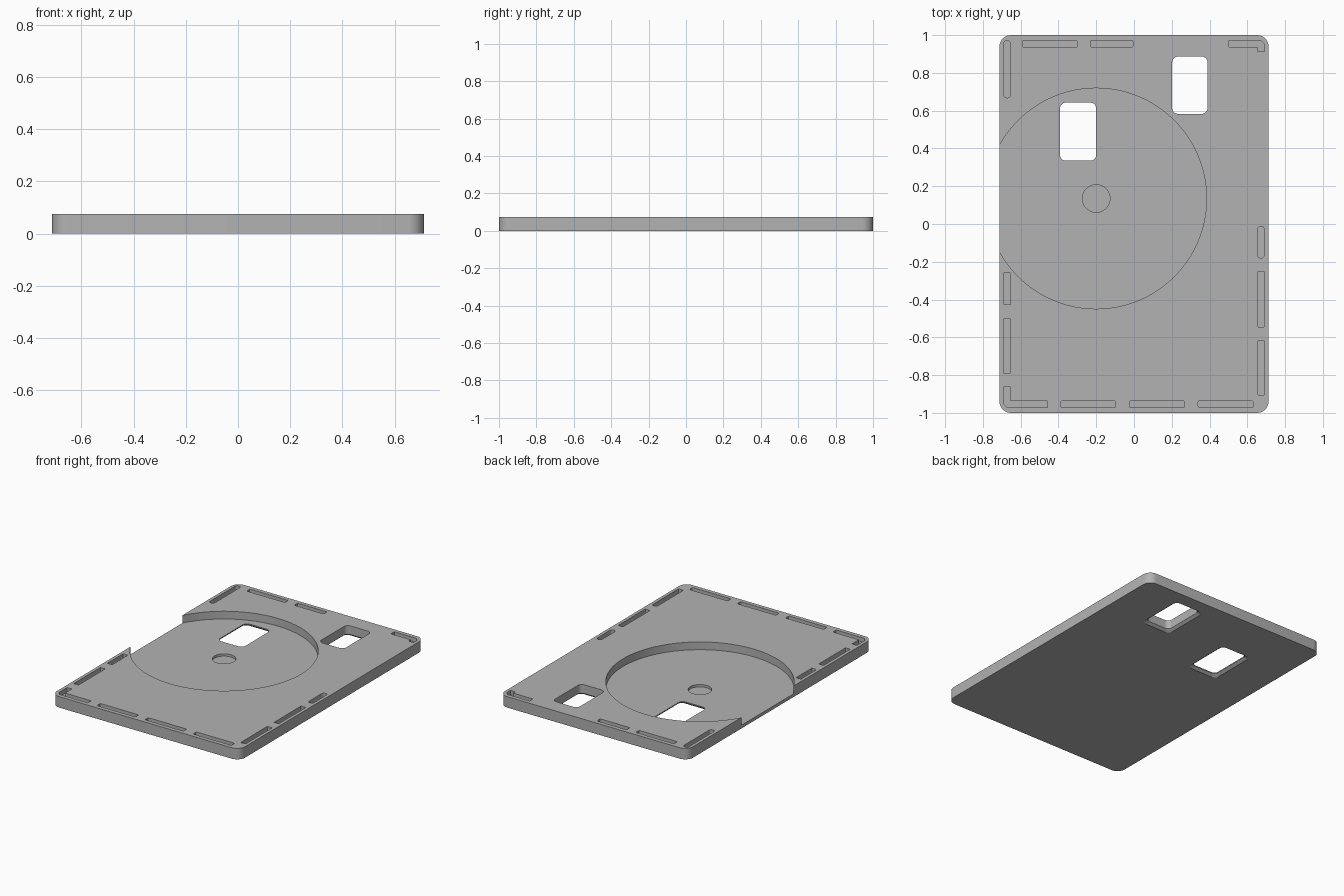
import bpy, bmesh, math

if "Cube" in bpy.data.objects:
    bpy.data.objects.remove(bpy.data.objects["Cube"], do_unlink=True)

grey = bpy.data.materials.new("plain grey")
grey.use_nodes = True
colour = (0.45, 0.45, 0.45, 1)
grey.diffuse_color = colour
grey.node_tree.nodes["Principled BSDF"].inputs["Base Color"].default_value = colour

T = 0.075          # plate thickness
POCKET = 0.022     # pocket floor height
SLOT = 0.045       # slot floor height
W = 0.036          # slot width


def rounded(x0, x1, y0, y1, r, n=8):
    """Outline of a rectangle with rounded corners, counter-clockwise."""
    pts = []
    for i, (cx, cy) in enumerate([(x1 - r, y1 - r), (x0 + r, y1 - r),
                                  (x0 + r, y0 + r), (x1 - r, y0 + r)]):
        for k in range(n + 1):
            a = math.pi / 2 * (i + k / n)
            pts.append((cx + r * math.cos(a), cy + r * math.sin(a)))
    return pts


def circle(cx, cy, r, n):
    return [(cx + r * math.cos(2 * math.pi * i / n),
             cy + r * math.sin(2 * math.pi * i / n)) for i in range(n)]


def loft(name, sections):
    """Closed solid through matching outlines, given as (outline, z)."""
    bm = bmesh.new()
    rings = [[bm.verts.new((x, y, z)) for x, y in pts] for pts, z in sections]
    for a, b in zip(rings, rings[1:]):
        for i in range(len(a)):
            j = (i + 1) % len(a)
            bm.faces.new((a[i], a[j], b[j], b[i]))
    bm.faces.new(rings[0][::-1])
    bm.faces.new(rings[-1])
    bmesh.ops.recalc_face_normals(bm, faces=bm.faces)
    me = bpy.data.meshes.new(name)
    bm.to_mesh(me)
    bm.free()
    ob = bpy.data.objects.new(name, me)
    me.materials.append(grey)
    bpy.context.collection.objects.link(ob)
    return ob


cutters = []


def cut(name, outline, z0, z1=T + 0.1):
    cutters.append(loft(name, [(outline, z0), (outline, z1)]))


plate = loft("plate", [(rounded(-0.712, 0.712, -1, 1, 0.06), 0),
                       (rounded(-0.712, 0.712, -1, 1, 0.06), T)])

# round pocket open to the side, with a shallow centre recess
cut("pocket_cutter", circle(-0.2, 0.135, 0.584, 128), POCKET)
cut("recess_cutter", circle(-0.2, 0.135, 0.073, 48), 0.006)

# two windows, flared on the underside
for x0, x1, y0, y1 in [(-0.392, -0.2, 0.335, 0.643), (0.202, 0.39, 0.583, 0.887)]:
    hole = rounded(x0, x1, y0, y1, 0.032)
    cut("window_cutter", hole, -0.1)
    f = 0.018
    flare = rounded(x0 - f, x1 + f, y0 - f, y1 + f, 0.032)
    cutters.append(loft("flare_cutter", [(flare, -0.05), (flare, 0), (hole, 0.015)]))

# narrow slots round the rim: start and end along each edge
SIDE, END = 0.672, 0.954
for y, spans in [(END, [(-0.59, -0.3), (-0.23, -0.006)]),
                 (-END, [(-0.387, -0.097), (-0.025, 0.268), (0.34, 0.63)])]:
    for a, b in spans:
        cut("slot_cutter", rounded(a, b, y - W / 2, y + W / 2, 0.008, 3), SLOT)
for x, spans in [(-SIDE, [(0.668, 0.97), (-0.427, -0.257), (-0.79, -0.502)]),
                 (SIDE, [(-0.18, -0.013), (-0.545, -0.252), (-0.905, -0.617)])]:
    for i, (a, b) in enumerate(spans):
        r = 0.016 if i == 0 else 0.004
        cut("slot_cutter", rounded(x - W / 2, x + W / 2, a, b, r, 4), SLOT)


# L-shaped slots in two opposite corners
def corner(s, long_end, short_end):
    xo, yo = s * (SIDE + W / 2), s * (END + W / 2)
    xi, yi, c = xo - s * W, yo - s * W, s * 0.02
    cut("corner_cutter", [(long_end, yi), (xi, yi), (xi, short_end), (xo, short_end),
                          (xo, yo - c), (xo - c, yo), (long_end, yo)], SLOT)


corner(1, 0.503, 0.912)
corner(-1, -0.457, -0.862)

# apply the cuts
for c in cutters:
    c.hide_render = True
    m = plate.modifiers.new("cut", "BOOLEAN")
    m.operation = "DIFFERENCE"
    m.solver = "EXACT"
    m.object = c
bpy.context.view_layer.objects.active = plate
plate.select_set(True)
for m in list(plate.modifiers):
    bpy.ops.object.modifier_apply(modifier=m.name)
for c in cutters:
    bpy.data.objects.remove(c, do_unlink=True)

bpy.ops.object.select_all(action="DESELECT")
plate.select_set(True)
bpy.ops.object.shade_smooth_by_angle(angle=math.radians(30))
